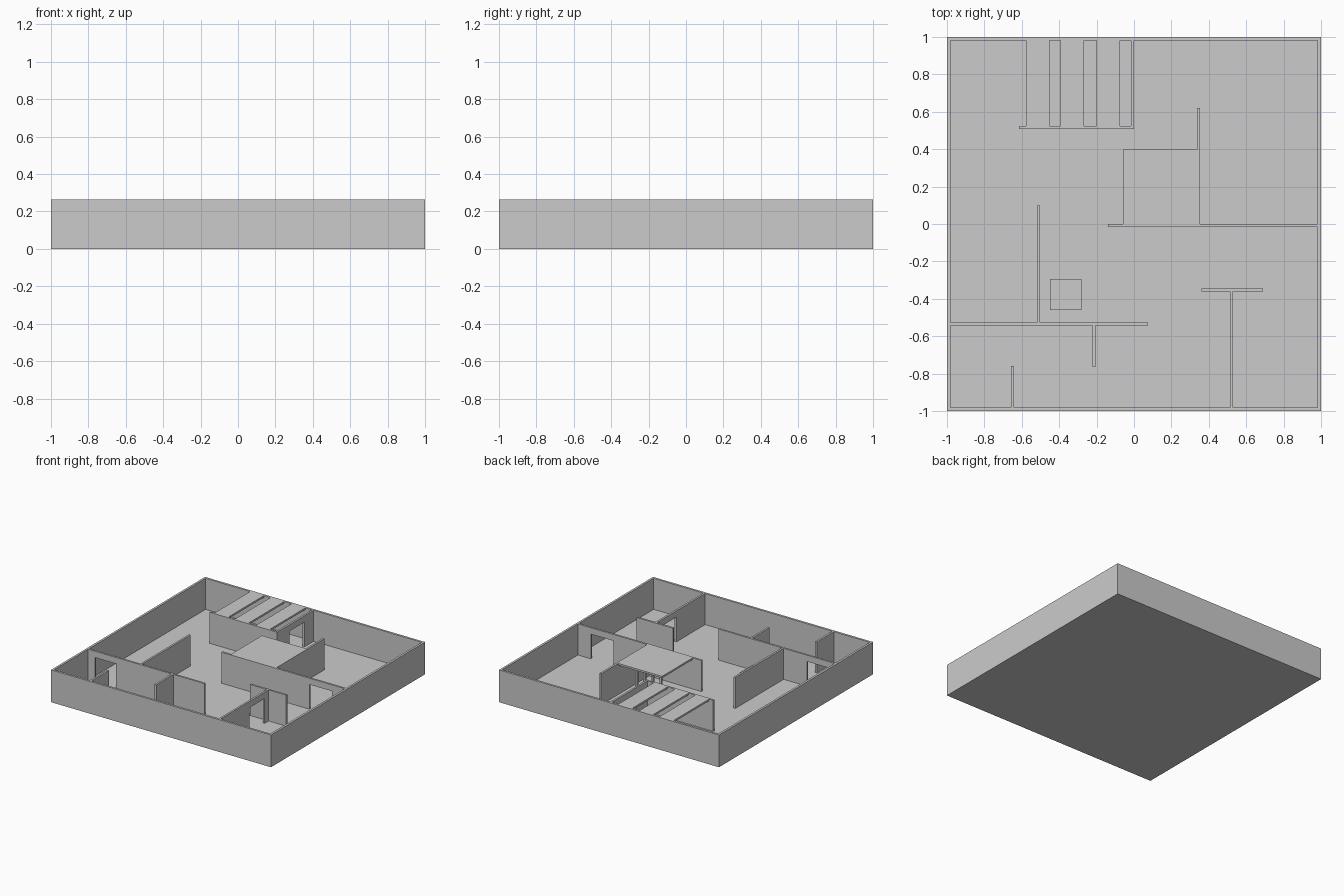
import bpy, bmesh
from mathutils import Vector

if "Cube" in bpy.data.objects:
    bpy.data.objects.remove(bpy.data.objects["Cube"])

FLOOR, TOP, DOOR_TOP, T = 0.01, 0.265, 0.213, 0.018


def prism(name, points, offset):
    """Extrude a flat outline along the offset vector."""
    bm = bmesh.new()
    face = bm.faces.new([bm.verts.new(p) for p in points])
    res = bmesh.ops.extrude_face_region(bm, geom=[face], use_keep_orig=True)
    moved = [v for v in res["geom"] if isinstance(v, bmesh.types.BMVert)]
    bmesh.ops.translate(bm, verts=moved, vec=Vector(offset))
    bmesh.ops.recalc_face_normals(bm, faces=bm.faces)
    mesh = bpy.data.meshes.new(name)
    bm.to_mesh(mesh)
    bm.free()
    obj = bpy.data.objects.new(name, mesh)
    bpy.context.collection.objects.link(obj)
    return obj


def box(name, x0, x1, y0, y1, z0=FLOOR, z1=TOP):
    return prism(name, [(x0, y0, z0), (x1, y0, z0), (x1, y1, z0), (x0, y1, z0)],
                 (0, 0, z1 - z0))


def wall(name, axis, a, b, at, door=None, thick=0.016):
    """Wall from a to b along an axis, with an optional doorway."""
    outline = [(a, FLOOR), (a, TOP), (b, TOP), (b, FLOOR)]
    if door:
        d0, d1 = door
        outline += [(d1, FLOOR), (d1, DOOR_TOP), (d0, DOOR_TOP), (d0, FLOOR)]
    s = at - thick / 2
    if axis == "x":
        return prism(name, [(u, s, z) for u, z in outline], (0, thick, 0))
    return prism(name, [(s, u, z) for u, z in outline], (thick, 0, 0))


# Floor slab and outer walls
box("floor", -1, 1, -1, 1, 0, FLOOR)
for s, x_name, y_name in ((-1, "left", "front"), (1, "right", "back")):
    c = s * (1 - T / 2)
    wall(y_name + "_wall", "x", -1, 1, c, thick=T)
    wall(x_name + "_wall", "y", -1 + T, 1 - T, c, thick=T)

IN = 1 - T

# Front left rooms
wall("front_left_partition", "x", -IN, 0.075, -0.535, door=(-0.92, -0.73))
wall("living_partition", "y", -0.527, 0.10, -0.51)
wall("short_partition", "y", -0.765, -0.543, -0.215)
wall("closet_partition", "y", -IN, -0.76, -0.65)

# Front right rooms
wall("front_right_partition", "y", -IN, -0.36, 0.522, door=(-0.61, -0.41))
wall("cross_partition", "x", 0.36, 0.69, -0.352)

# Middle wall, side wall and the canopy with its posts
wall("middle_partition", "x", -0.14, IN, -0.008, door=(0.66, 0.865))
wall("canopy_side_wall", "y", 0, 0.62, 0.345)
box("canopy", -0.06, 0.337, 0, 0.397, TOP - 0.015, TOP)
for i in range(4):
    x = 0.03 + i * 0.073
    box(f"canopy_post_{i + 1}", x, x + 0.018, 0.26, 0.278, FLOOR, TOP - 0.015)

# Back alcove with overhead slats
wall("alcove_front_wall", "x", -0.615, 0.0, 0.517)
wall("alcove_side_wall", "y", 0.525, IN, -0.008, door=(0.67, 0.86))
for i, (x0, x1) in enumerate(((-0.577, -0.452), (-0.392, -0.268), (-0.2, -0.075))):
    box(f"alcove_slat_{i + 1}", x0, x1, 0.525, IN, TOP - 0.015, TOP)

# Low block in the living area
box("low_block", -0.45, -0.28, -0.46, -0.295, FLOOR, 0.09)
